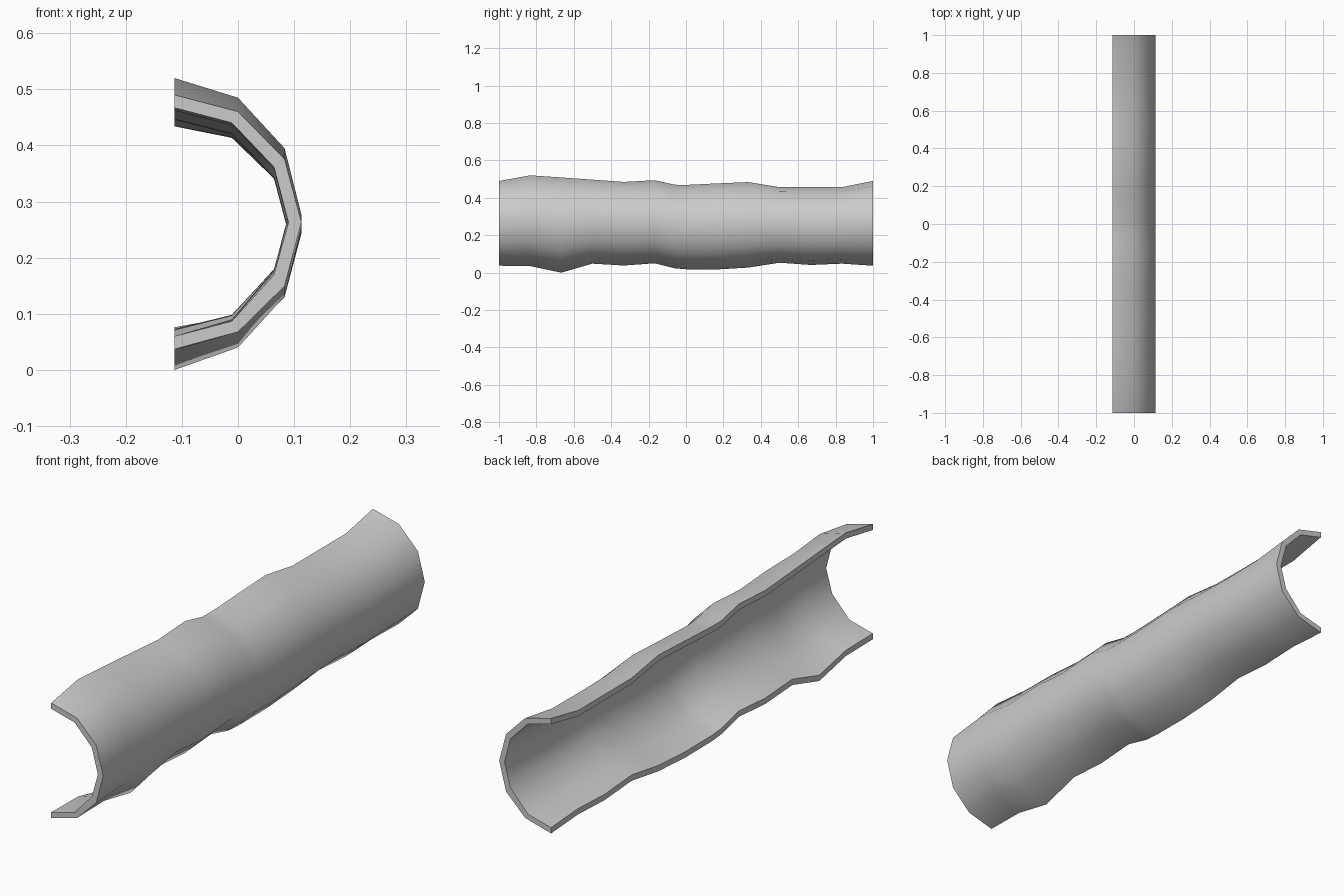
import bpy, bmesh

if "Cube" in bpy.data.objects:
    bpy.data.objects.remove(bpy.data.objects["Cube"])

# Half-pipe cross-section (x, z): outer skin then inner skin, both top to bottom
outer = [(-.113, .490), (0, .460), (.083, .375), (.113, .262),
         (.083, .148), (0, .066), (-.113, .035)]
inner = [(-.113, .467), (-.011, .440), (.064, .361), (.090, .262),
         (.064, .168), (-.011, .085), (-.113, .058)]

# Stations along the length: y, vertical shift of top edge, of bottom edge
stations = [(-1, 0, .002), (-.833, .030, 0), (-.667, .019, -.035),
            (-.5, .007, .013), (-.333, -.005, .003), (-.167, .004, .015),
            (-.06, -.020, -.012), (0, -.021, -.017), (.167, -.013, -.018),
            (.333, -.006, -.008), (.5, -.033, .018), (.667, -.033, .006),
            (.833, -.033, .013), (1, 0, .002)]

bm = bmesh.new()
rings = []
for y, top, bottom in stations:
    def skin(profile):
        n = len(profile) - 1
        return [bm.verts.new((x, y, z + top + (bottom - top) * i / n))
                for i, (x, z) in enumerate(profile)]
    rings.append(skin(outer) + skin(inner)[::-1])

# Long walls and cut edges
count = len(rings[0])
for a, b in zip(rings, rings[1:]):
    for i in range(count):
        j = (i + 1) % count
        bm.faces.new((a[i], a[j], b[j], b[i]))

# End rims
for ring in (rings[0], rings[-1]):
    for i in range(len(outer) - 1):
        bm.faces.new((ring[i], ring[i + 1], ring[count - 2 - i], ring[count - 1 - i]))
bmesh.ops.recalc_face_normals(bm, faces=bm.faces)

mesh = bpy.data.meshes.new("wavy_half_pipe")
bm.to_mesh(mesh)
bm.free()
pipe = bpy.data.objects.new("wavy_half_pipe", mesh)
bpy.context.collection.objects.link(pipe)
bpy.context.view_layer.objects.active = pipe
pipe.select_set(True)
bpy.ops.object.shade_smooth_by_angle(angle=.75)
